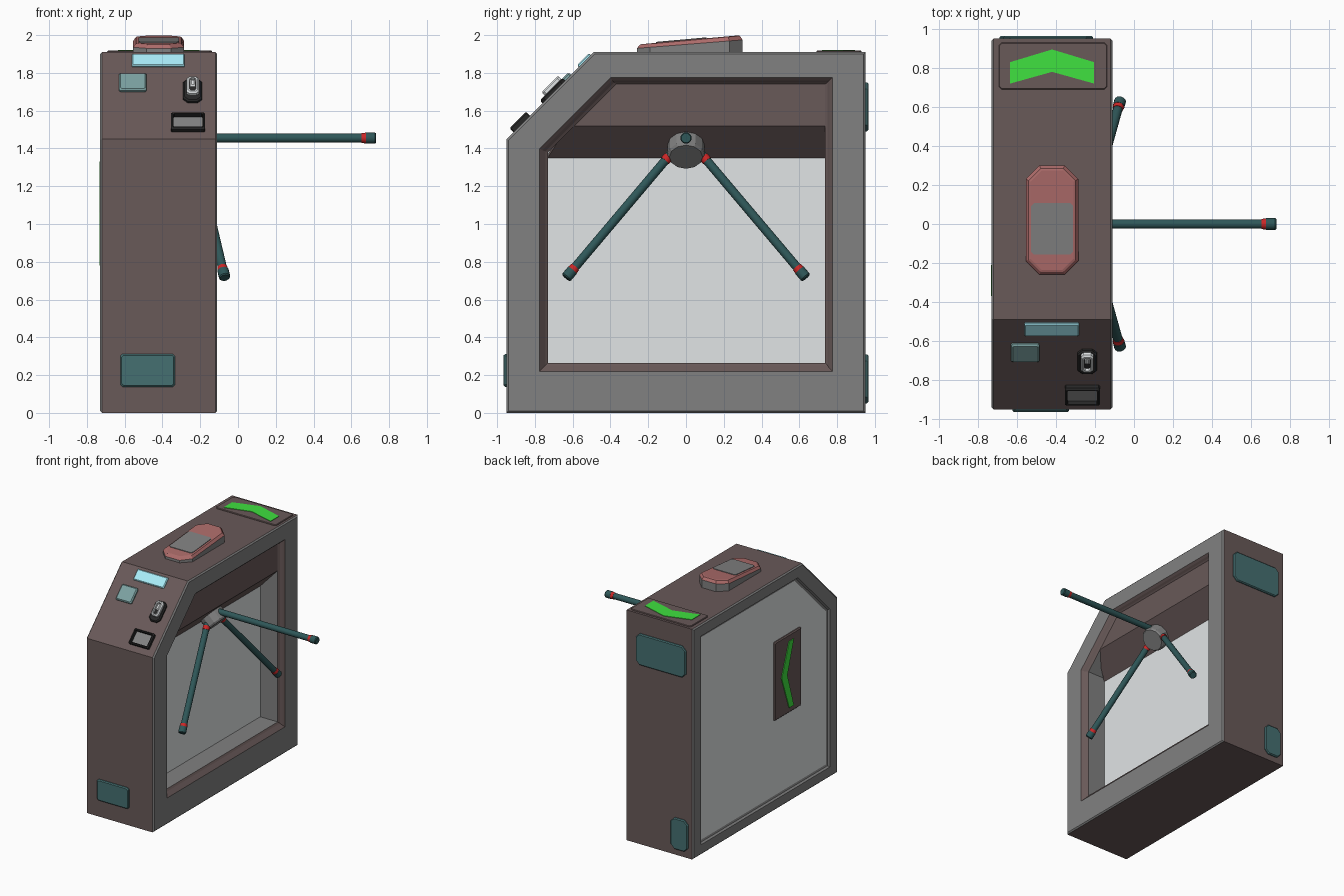
import bpy, bmesh
from math import radians
from mathutils import Matrix, Vector

if "Cube" in bpy.data.objects:
    bpy.data.objects.remove(bpy.data.objects["Cube"])


def mat(name, r, g, b):
    m = bpy.data.materials.new(name)
    m.diffuse_color = (r, g, b, 1)
    m.use_nodes = True
    m.node_tree.nodes["Principled BSDF"].inputs["Base Color"].default_value = m.diffuse_color
    return m


FRAME = mat("dark_grey", .22, .22, .22)
BROWN = mat("brown", .14, .10, .098)
LIGHT = mat("light_grey", .75, .78, .79)
TEAL = mat("teal", .06, .16, .165)
PALE = mat("pale_teal", .2, .36, .36)
CYAN = mat("cyan", .4, .85, .95)
GREEN = mat("green", .05, .75, .05)
ROSE = mat("rose", .42, .15, .145)
ARM = mat("arm_teal", .028, .095, .098)
RED = mat("red", .6, .02, .02)
BLACK = mat("black", .02, .02, .02)


def finish(name, bm, mats, matrix=Matrix()):
    bmesh.ops.recalc_face_normals(bm, faces=bm.faces[:])
    me = bpy.data.meshes.new(name)
    bm.to_mesh(me)
    bm.free()
    for m in mats:
        me.materials.append(m)
    ob = bpy.data.objects.new(name, me)
    ob.matrix_world = matrix
    bpy.context.collection.objects.link(ob)
    return ob


def loft(name, rings, mats, bands=None, matrix=Matrix()):
    """Skin a chain of equal rings; bands = material index of first cap, each band, last cap."""
    bm = bmesh.new()
    vs = [[bm.verts.new(p) for p in r] for r in rings]
    bands = bands or [0] * (len(rings) + 1)
    n = len(rings[0])
    bm.faces.new(vs[0][::-1]).material_index = bands[0]
    for k in range(len(vs) - 1):
        for i in range(n):
            j = (i + 1) % n
            f = bm.faces.new((vs[k][i], vs[k][j], vs[k + 1][j], vs[k + 1][i]))
            f.material_index = bands[k + 1]
    bm.faces.new(vs[-1]).material_index = bands[-1]
    return finish(name, bm, mats, matrix)


def octagon(w, h, c, z):
    w, h = w / 2, h / 2
    return [(x, y, z) for x, y in ((-w + c, -h), (w - c, -h), (w, -h + c), (w, h - c),
                                   (w - c, h), (-w + c, h), (-w, h - c), (-w, -h + c))]


def plate(name, w, h, c, t, m, matrix, recess=None, inner=None):
    """Corner-cut plate with a bevelled rim, optionally with a sunken middle."""
    b = min(.008, t / 2)
    rings = [octagon(w, h, c, -.005), octagon(w, h, c, t - b), octagon(w - 2 * b, h - 2 * b, c * .8, t)]
    bands = [0, 0, 0, 0]
    if recess:
        e, d = recess
        rings += [octagon(w - 2 * e, h - 2 * e, c * .6, t), octagon(w - 2 * e, h - 2 * e, c * .6, t - d)]
        bands = [0, 0, 0, 0, 0, 1]
    return loft(name, rings, [m, inner or m], bands, matrix)


def shape(name, pts, z0, z1, m, matrix=Matrix()):
    return loft(name, [[(x, y, z) for x, y in pts] for z in (z0, z1)], [m], None, matrix)


def rod(name, a, b, r1, r2, m, sides=12):
    a, b = Vector(a), Vector(b)
    d = b - a
    bm = bmesh.new()
    bmesh.ops.create_cone(bm, cap_ends=True, segments=sides, radius1=r1, radius2=r2, depth=d.length)
    ob = finish(name, bm, [m], Matrix.Translation((a + b) / 2) @ d.to_track_quat('Z', 'Y').to_matrix().to_4x4())
    for p in ob.data.polygons:
        p.use_smooth = sides > 14 and len(p.vertices) == 4
    return ob


def side(x, y0, y1, z0, z1, c):
    return [(x, y0, z0), (x, y1, z0), (x, y1, z1), (x, y0 + c, z1), (x, y0, z1 - c)]


# cabinet: lofted from the left panel, around the shell, into the deep right recess
loft("cabinet", [
    side(-.71, -.82, .82, .11, 1.79, .41),
    side(-.715, -.835, .835, .095, 1.805, .415),
    side(-.73, -.845, .845, .085, 1.815, .42),
    side(-.73, -.94, .94, .01, 1.90, .456),
    side(-.72, -.95, .95, 0, 1.91, .46),
    side(-.12, -.95, .95, 0, 1.91, .46),
    side(-.11, -.94, .94, .01, 1.90, .456),
    side(-.11, -.775, .775, .22, 1.775, .375),
    side(-.125, -.76, .76, .235, 1.76, .37),
    side(-.14, -.745, .75, .25, 1.75, .365),
    side(-.15, -.73, .735, .265, 1.74, .36),
    side(-.31, -.73, .735, .265, 1.74, .36)],
    [FRAME, BROWN, LIGHT], [2, 0, 0, 0, 0, 1, 0, 0, 1, 1, 1, 0, 2])

# mechanism housing under the top of the recess
bm = bmesh.new()
for x, yl, yr, z in ((-.15, -.39, .74, 1.745), (-.15, -.625, .74, 1.52), (-.31, -.732, .74, 1.35),
                     (-.32, -.732, .74, 1.37), (-.32, -.39, .74, 1.745)):
    bm.verts.new((x, yl, z))
    bm.verts.new((x, yr, z))
bmesh.ops.convex_hull(bm, input=bm.verts[:])
bmesh.ops.dissolve_limit(bm, angle_limit=.02, verts=bm.verts[:], edges=bm.edges[:])
finish("mechanism_housing", bm, [BROWN])

# hub and the three barrier arms
rod("hub", (-.275, 0, 1.445), (-.195, 0, 1.365), .098, .098, FRAME)
rod("hub_face", (-.195, 0, 1.365), (-.185, 0, 1.355), .098, .088, FRAME)
arms = (((-.23, 0, 1.455), (.73, 0, 1.455)),
        ((-.225, .08, 1.372), (-.07, .635, .715)),
        ((-.225, -.08, 1.372), (-.07, -.635, .715)))
for i, (a, b) in enumerate(arms, 1):
    a, b = Vector(a), Vector(b)
    d = (b - a).normalized()
    rod(f"arm_{i}", a, b - d * .02, .024, .024, ARM, 16)
    rod(f"arm_root_ring_{i}", a + d * .02, a + d * .05, .027, .027, RED, 16)
    rod(f"arm_red_ring_{i}", b - d * .075, b - d * .05, .026, .029, RED, 16)
    rod(f"arm_cap_{i}", b - d * .052, b - d * .006, .030, .030, ARM, 16)
    rod(f"arm_cap_end_{i}", b - d * .006, b, .030, .025, ARM, 16)

# service panels on front and back
FRONT = Matrix.Rotation(radians(90), 4, 'X')
BACK = Matrix.Rotation(radians(180), 4, 'Z') @ FRONT
LEFT = Matrix.Rotation(radians(-90), 4, 'Z') @ FRONT
T = Matrix.Translation
plate("front_panel", .29, .175, .012, .015, TEAL, T((-.478, -.95, .225)) @ FRONT)
plate("back_upper_panel", .46, .26, .035, .015, TEAL, T((-.44, .95, 1.62)) @ BACK)
plate("back_lower_panel", .16, .26, .035, .015, TEAL, T((-.61, .95, .18)) @ BACK)

# direction signs: top and left side
plate("top_sign_plate", .555, .24, .015, .008, BROWN, T((-.415, .81, 1.91)))
shape("top_arrow", [(-.635, .72), (-.42, .78), (-.205, .72), (-.205, .83), (-.42, .895), (-.635, .83)],
      1.91, 1.922, GREEN)
plate("side_sign_plate", .35, .65, .008, .016, BROWN, T((-.71, -.305, 1.06)) @ LEFT)
shape("side_arrow", [(.21, 1.06), (.31, .78), (.37, .78), (.285, 1.06), (.37, 1.33), (.31, 1.33)],
      0, .022, GREEN, T((-.71, 0, 0)) @ LEFT)


# wedge-shaped reader on top
def tilted(w, h, c, base, slope):
    return [(x, y, base + slope * (y + .28)) for x, y, z in octagon(w, h, c, 0)]


TOP = T((-.42, .02, 1.91))
loft("top_reader", [tilted(.27, .56, .07, -.01, 0), tilted(.27, .56, .07, .02, .08),
                    tilted(.24, .53, .062, .037, .09), tilted(.22, .51, .057, .04, .09)],
     [FRAME, ROSE], [0, 0, 1, 1, 1], TOP)
loft("top_reader_screen", [[(x, y - .045, .036 + d + .09 * (y + .235)) for x, y, z in octagon(.215, .265, .015, 0)]
                           for d in (0, .009)], [FRAME], None, TOP)


# controls on the sloped face
def slope(x, z):
    return T((x, z - 2.40, z)) @ Matrix.Rotation(radians(45), 4, 'X')


plate("display", .28, .09, .004, .012, CYAN, slope(-.422, 1.863))
plate("card_reader", .145, .13, .008, .018, PALE, slope(-.557, 1.745))
plate("scanner_base", .10, .17, .025, .02, BLACK, slope(-.24, 1.70))
plate("scanner_frame", .066, .125, .014, .045, LIGHT, slope(-.24, 1.71), (.016, .02), BLACK)
plate("scanner_pad", .03, .05, .004, .04, LIGHT, slope(-.24, 1.722))
plate("tray", .18, .125, .006, .03, BLACK, slope(-.265, 1.53), (.014, .027), FRAME)
